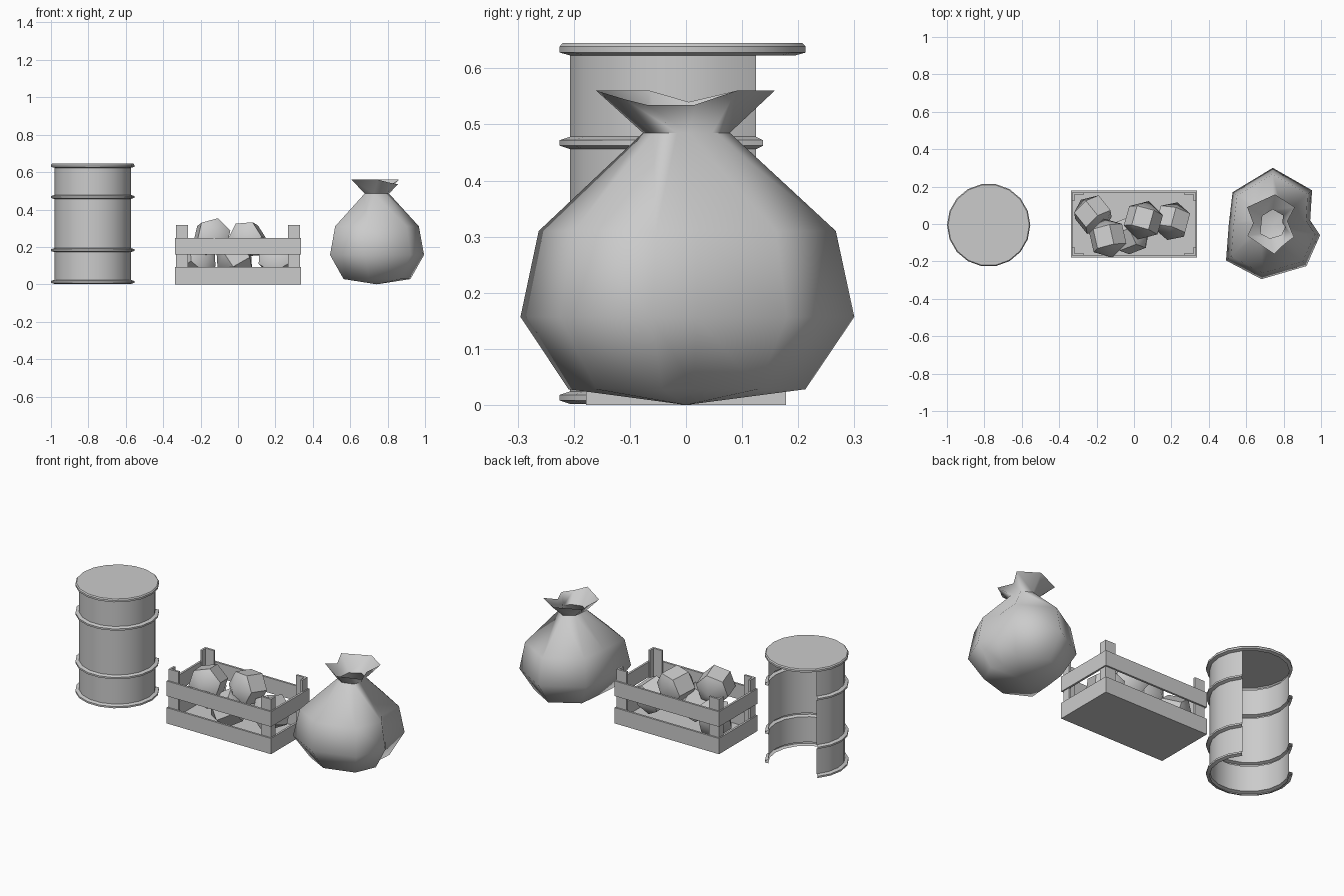
import bpy, bmesh
from math import cos, sin, radians
from mathutils import Matrix, Euler

if "Cube" in bpy.data.objects:
    bpy.data.objects.remove(bpy.data.objects["Cube"])


def add_mesh(name, bm, smooth=None):
    bmesh.ops.recalc_face_normals(bm, faces=bm.faces)
    me = bpy.data.meshes.new(name)
    bm.to_mesh(me)
    bm.free()
    ob = bpy.data.objects.new(name, me)
    bpy.context.collection.objects.link(ob)
    if smooth:
        bpy.ops.object.select_all(action='DESELECT')
        ob.select_set(True)
        bpy.context.view_layer.objects.active = ob
        bpy.ops.object.shade_smooth_by_angle(angle=radians(smooth))
    return ob


def bridge(bm, a, b, closed=True):
    n = len(a)
    for i in range(n if closed else n - 1):
        j = (i + 1) % n
        bm.faces.new((a[i], a[j], b[j], b[i]))


def lathe(bm, profile, angles, closed, center):
    rings = [[bm.verts.new((center[0] + r * cos(radians(t)), center[1] + r * sin(radians(t)), z))
              for t in angles] for r, z in profile]
    for a, b in zip(rings, rings[1:]):
        bridge(bm, a, b, closed)
    return rings


def box(bm, x0, x1, y0, y1, z0, z1):
    m = Matrix.Translation(((x0 + x1) / 2, (y0 + y1) / 2, (z0 + z1) / 2))
    bmesh.ops.create_cube(bm, size=1, matrix=m @ Matrix.Diagonal((x1 - x0, y1 - y0, z1 - z0, 1)))


# Barrel wall: 18-sided ribbed sheet, open at the back and underneath
C, R, RIB = (-0.777, -0.006), 0.204, 0.2225
profile = []
for z in (0.002, 0.172, 0.456):
    profile += [(R, z), (RIB, z + 0.006), (RIB, z + 0.016), (R, z + 0.022)]
profile.append((R, 0.623))
bm = bmesh.new()
lathe(bm, profile, range(140, 401, 20), False, C)
add_mesh("barrel_wall", bm, 30)

# Barrel lid: complete disc with its rim
bm = bmesh.new()
rings = lathe(bm, [(R, 0.623), (RIB, 0.628), (RIB, 0.639), (0.217, 0.645)], range(0, 360, 20), True, C)
bm.faces.new(rings[-1])
add_mesh("barrel_lid", bm, 30)

# Crate: floor, two rows of slats, L-shaped corner posts
X, Y, T = 0.338, 0.178, 0.012
bm = bmesh.new()
box(bm, -X, X, -Y, Y, 0, 0.012)
add_mesh("crate_floor", bm)
bm = bmesh.new()
for z0, z1 in ((0, 0.092), (0.16, 0.248)):
    for s in (-1, 1):
        ya, yb = sorted((s * Y, s * (Y - T)))
        box(bm, -X, X, ya, yb, z0, z1)
        xa, xb = sorted((s * X, s * (X - T)))
        box(bm, xa, xb, -Y + T, Y - T, z0, z1)
add_mesh("crate_slats", bm)
bm = bmesh.new()
for sx in (-1, 1):
    for sy in (-1, 1):
        def leg(dx, dy):
            x, y = X - 0.007, Y - 0.009
            box(bm, *sorted((sx * x, sx * (x - dx))), *sorted((sy * y, sy * (y - dy))), 0.005, 0.316)
        leg(0.065, T)
        leg(T, 0.045)
add_mesh("crate_posts", bm)

# Chunky produce in the crate: two lying on top of three
produce = [((-0.22, 0.05, 0.135), (70, 10, 35)), ((-0.02, -0.06, 0.13), (60, 20, 100)),
           ((0.205, 0.015, 0.14), (75, 0, -15)), ((-0.14, -0.075, 0.255), (80, 15, 10)),
           ((0.05, 0.02, 0.24), (80, 25, -20))]
for i, (loc, rot) in enumerate(produce):
    bm = bmesh.new()
    m = Matrix.Translation(loc) @ Euler([radians(a) for a in rot]).to_matrix().to_4x4()
    bmesh.ops.create_uvsphere(bm, u_segments=6, v_segments=3, radius=0.108, matrix=m)
    add_mesh(f"produce_{i + 1}", bm, 50)

# Sack: irregular outline scaled ring by ring, then a flared collar
CX = 0.742
outline = [(0, .30), (.21, .18), (.2, .02), (.253, -.06), (.18, -.225),
           (-.06, -.295), (-.25, -.195), (-.235, 0), (-.215, .17)]
collar = [(.012, .158, .56), (.118, .09, .56), (.078, .016, .535), (.113, -.07, .535), (.06, -.11, .545),
          (.007, -.16, .56), (-.135, -.064, .56), (-.105, .005, .54), (-.137, .09, .56)]
bm = bmesh.new()
rings = [[bm.verts.new((CX + x * k, y * k, z)) for x, y in outline]
         for k, z in ((0.71, 0.028), (1.0, 0.157), (0.89, 0.31), (0.26, 0.485))]
rings.append([bm.verts.new((CX + x, y, z)) for x, y, z in collar])
for a, b in zip(rings, rings[1:]):
    bridge(bm, a, b)
tip = bm.verts.new((CX, 0, 0))
for i in range(9):
    bm.faces.new((tip, rings[0][i - 1], rings[0][i]))
add_mesh("sack", bm, 80)
